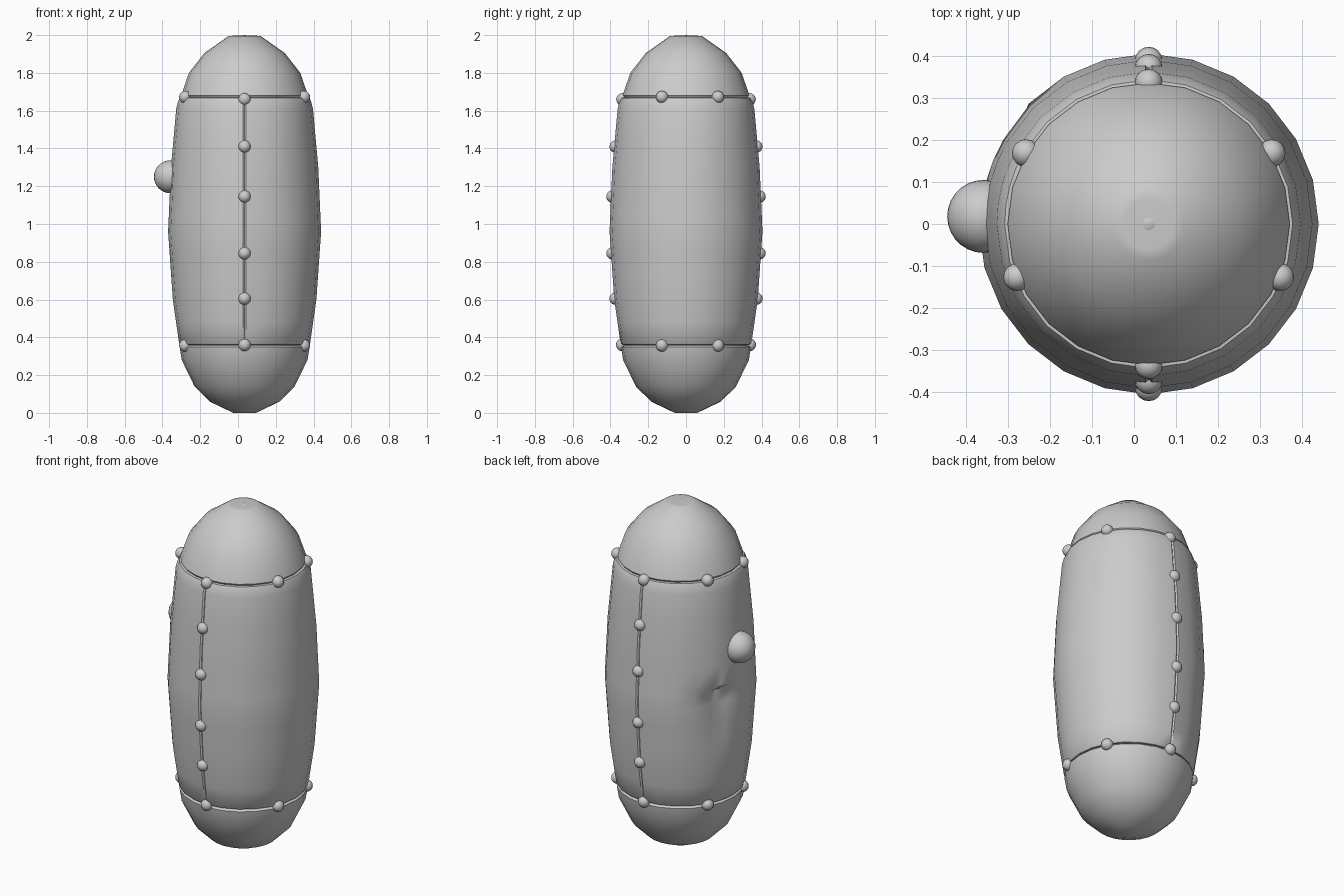
import bpy, bmesh, math

if "Cube" in bpy.data.objects:
    bpy.data.objects.remove(bpy.data.objects["Cube"])

CX = 0.035      # axis of the shell
SIDES = 24
SHELL = [(0.355, 0.345), (0.6, 0.38), (0.96, 0.405), (1.3, 0.39), (1.61, 0.362)]


def radius_at(z):
    for (z0, r0), (z1, r1) in zip(SHELL, SHELL[1:]):
        if z <= z1:
            return r0 + (r1 - r0) * (z - z0) / (z1 - z0)
    return SHELL[-1][1] - 0.35 * (z - SHELL[-1][0])


def finish(bm, name, angle=40):
    bmesh.ops.recalc_face_normals(bm, faces=bm.faces)
    me = bpy.data.meshes.new(name)
    bm.to_mesh(me)
    bm.free()
    ob = bpy.data.objects.new(name, me)
    bpy.context.collection.objects.link(ob)
    bpy.ops.object.select_all(action='DESELECT')
    ob.select_set(True)
    bpy.context.view_layer.objects.active = ob
    bpy.ops.object.shade_smooth_by_angle(angle=math.radians(angle))
    return ob


def lathe(name, profile, angles, adjust=None):
    """Rings of (radius, z) around the axis, closed at both ends."""
    bm = bmesh.new()
    rings = []
    for r, z in profile:
        ring = []
        for a in angles:
            rr = adjust(r, z, a) if adjust else r
            t = math.radians(a)
            ring.append(bm.verts.new((CX + rr * math.cos(t), rr * math.sin(t), z)))
        rings.append(ring)
    n = len(angles)
    for lo, hi in zip(rings, rings[1:]):
        for i in range(n):
            j = (i + 1) % n
            bm.faces.new((lo[i], lo[j], hi[j], hi[i]))
    bm.faces.new(rings[0])
    bm.faces.new(rings[-1])
    return finish(bm, name)


def ball(name, loc, r, segs=16):
    bm = bmesh.new()
    bmesh.ops.create_uvsphere(bm, u_segments=segs, v_segments=segs // 2 + 2, radius=r)
    bmesh.ops.translate(bm, verts=bm.verts, vec=loc)
    return finish(bm, name, 60)


round_angles = [i * 360 / SIDES for i in range(SIDES)]


# Main shell: narrow vertical seams front and back, and a dent under the knob
def seam_and_dent(r, z, a):
    if a in (90, 270):
        r -= 0.006
    if z < 1.06:
        side = max(0, 1 - abs(a - 158) / 20)
        fade = max(0, min(1, (z - 0.6) / 0.4))
        r -= 0.05 * side * fade
    return r


shell_angles = sorted(round_angles + [88.8, 91.2, 268.8, 271.2, 150 + 7.5, 172.5])
heights = [0.368, 0.48, 0.6, 0.72, 0.84, 0.96, 1.03, 1.065, 1.18, 1.3, 1.45, 1.61]
shell_profile = [(0.325, 0.36), (0.34, 0.361)] + [(radius_at(z), z) for z in heights]
shell_profile += [(0.352, 1.65), (0.343, 1.668), (0.325, 1.67)]
lathe("shell", shell_profile, shell_angles, seam_and_dent)

# Domed ends
lathe("bottom_dome", [(0.06, 0), (0.185, 0.06), (0.265, 0.14), (0.333, 0.28),
                      (0.344, 0.348), (0.338, 0.355), (0.325, 0.358), (0.325, 0.37)],
      round_angles)
lathe("top_dome", [(0.325, 1.66), (0.33, 1.673), (0.336, 1.68), (0.295, 1.8),
                   (0.213, 1.905), (0.085, 1.995), (0.06, 1.997)], round_angles)

# Rivet in the tip
ball("tip_rivet", (CX, 0, 1.957), 0.043)

# Rivets down both vertical seams
for side, label in ((-1, "front"), (1, "back")):
    for z in (0.36, 0.605, 0.845, 1.145, 1.41, 1.66):
        ball(label + "_seam_rivet", (CX, side * (radius_at(z) - 0.008), z), 0.033)

# Rivets around the upper and lower seams
for z, label in ((1.672, "upper"), (0.357, "lower")):
    for a in (30, 150, 202, 338):
        t = math.radians(a)
        ball(label + "_ring_rivet", (CX + 0.338 * math.cos(t), 0.338 * math.sin(t), z), 0.033)

# Side knob
ball("side_knob", (-0.358, 0.018, 1.25), 0.087, 28)
